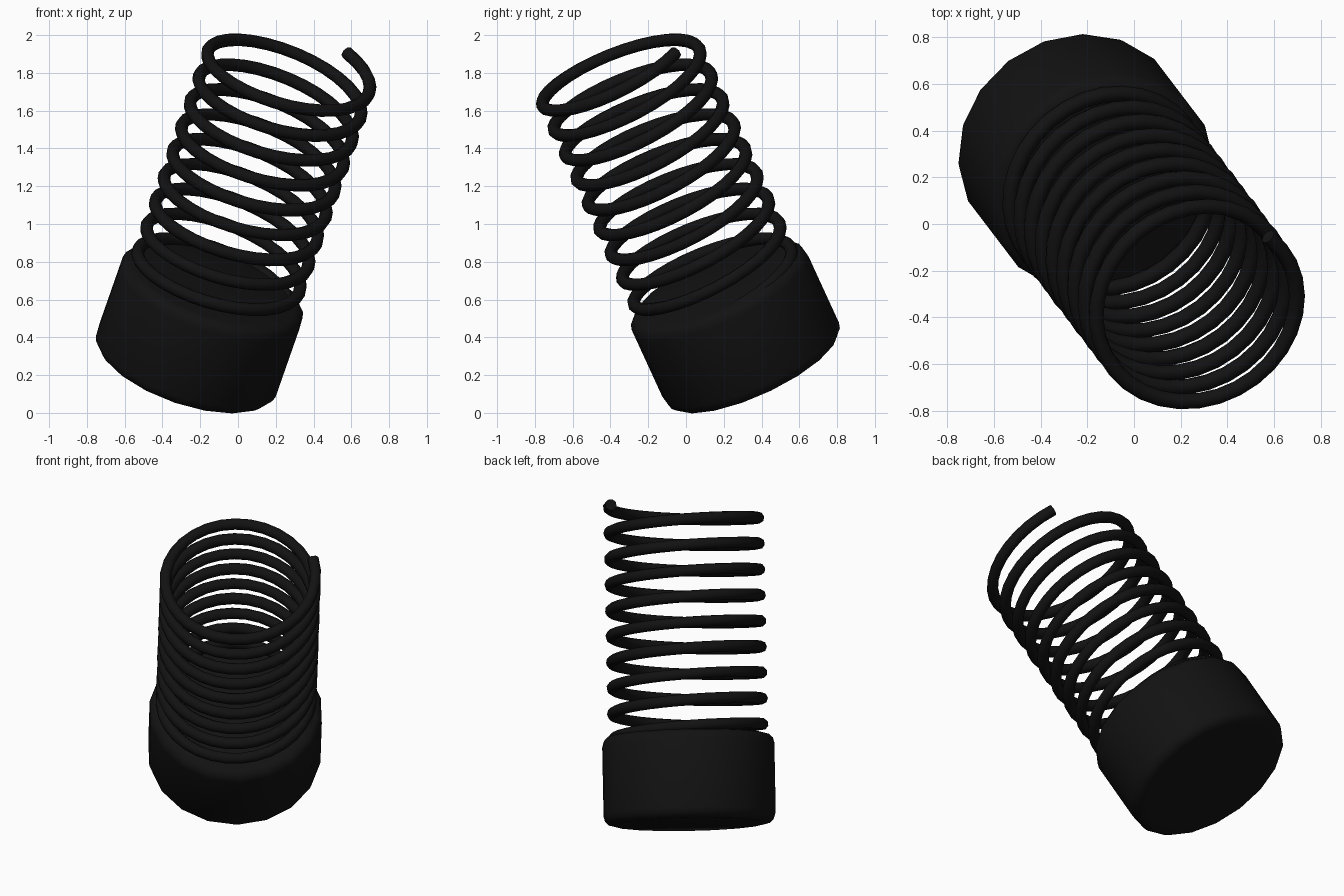
import bpy, bmesh, math
from mathutils import Matrix, Vector

if "Cube" in bpy.data.objects:
    bpy.data.objects.remove(bpy.data.objects["Cube"])

# Shared tilted frame: local z runs along the spring axis, local x points uphill
az = math.radians(-52.7)
tilt = math.radians(30)
axis = Vector((math.sin(tilt) * math.cos(az), math.sin(tilt) * math.sin(az), math.cos(tilt)))
up = (Vector((0, 0, 1)) - axis * axis.z).normalized()
side = axis.cross(up)
frame = Matrix.Translation((-0.284, 0.366, 0.23)) @ Matrix((up, side, axis)).transposed().to_4x4()

black = bpy.data.materials.new("black_metal")
black.diffuse_color = (0.006, 0.006, 0.006, 1)
black.use_nodes = True
black.node_tree.nodes["Principled BSDF"].inputs["Base Color"].default_value = black.diffuse_color


def add(name, data):
    ob = bpy.data.objects.new(name, data)
    bpy.context.collection.objects.link(ob)
    ob.matrix_world = frame
    data.materials.append(black)
    return ob


# Solid base: 18-sided drum with rounded rims
R, H, BEVEL = 0.51, 0.526, 0.06
bm = bmesh.new()
bmesh.ops.create_cone(bm, cap_ends=True, segments=18, radius1=R, radius2=R, depth=H,
                      matrix=Matrix.Translation((0, 0, H / 2)) @ Matrix.Rotation(math.pi / 2, 4, 'Z'))
rims = [e for e in bm.edges if abs(e.verts[0].co.z - e.verts[1].co.z) < 1e-4]
bmesh.ops.bevel(bm, geom=rims, offset=BEVEL, segments=3, profile=0.5, affect='EDGES')
mesh = bpy.data.meshes.new("base")
bm.to_mesh(mesh)
bm.free()
base = add("base", mesh)
bpy.context.view_layer.objects.active = base
base.select_set(True)
bpy.ops.object.shade_smooth_by_angle(angle=math.radians(40))

# Coil spring: ten turns of round wire, the lowest sunk in the base
TURNS, PITCH, RADIUS, STEPS = 10, 0.152, 0.44, 32
END_Z, END_ANGLE = 1.88, math.radians(283)
curve = bpy.data.curves.new("coil_spring", 'CURVE')
curve.dimensions = '3D'
curve.bevel_depth = 0.034
curve.bevel_resolution = 2
curve.use_fill_caps = True
spline = curve.splines.new('POLY')
count = TURNS * STEPS
spline.points.add(count)
for i, p in enumerate(spline.points):
    back = (count - i) / STEPS
    a = END_ANGLE - back * math.tau
    p.co = (RADIUS * math.cos(a), RADIUS * math.sin(a), END_Z - back * PITCH, 1)
spline.use_smooth = True
add("coil_spring", curve)
